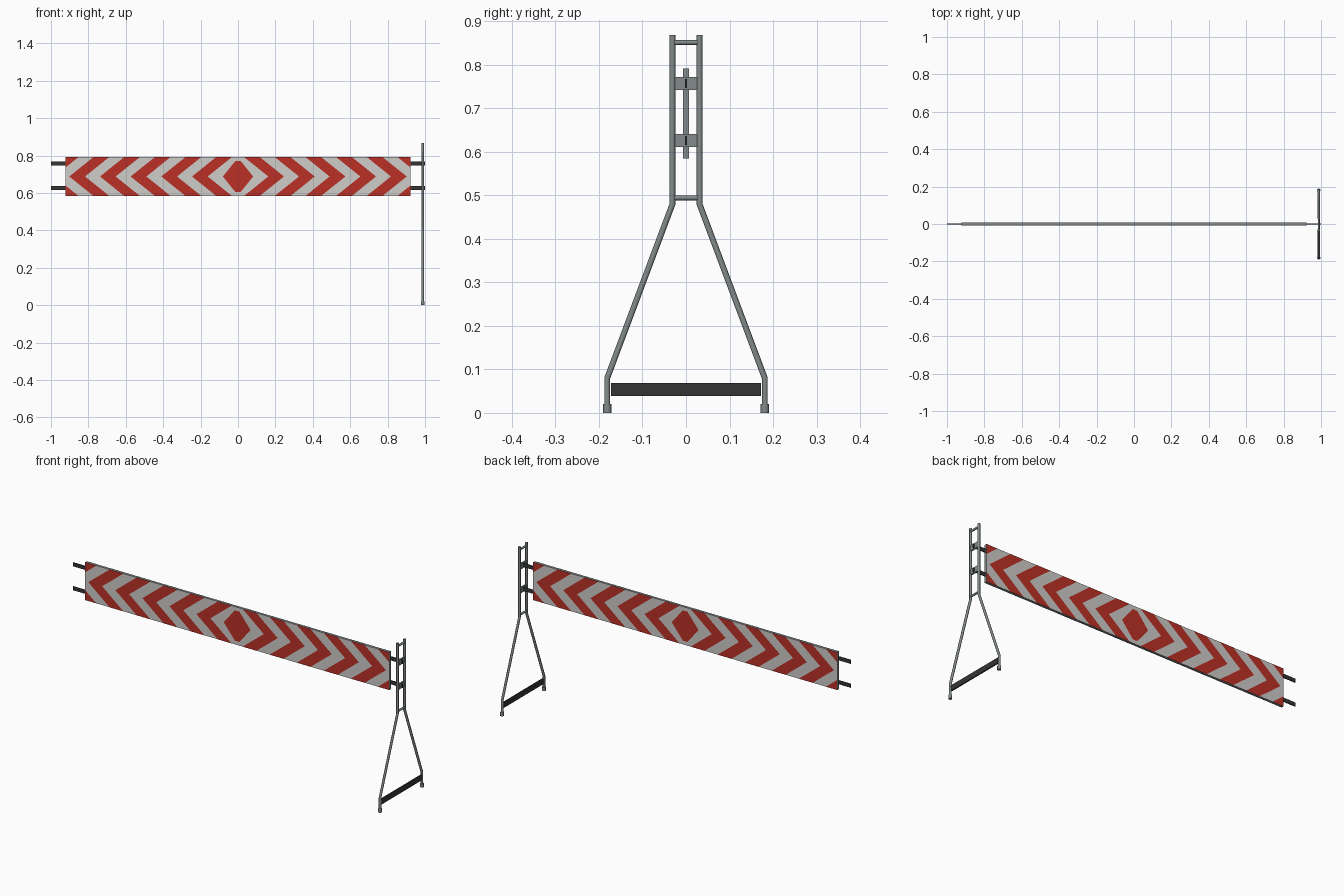
import bpy, bmesh, math
from mathutils import Vector

if "Cube" in bpy.data.objects:
    bpy.data.objects.remove(bpy.data.objects["Cube"])


def mat(name, rgb):
    m = bpy.data.materials.new(name)
    m.diffuse_color = (*rgb, 1)
    m.use_nodes = True
    m.node_tree.nodes["Principled BSDF"].inputs["Base Color"].default_value = m.diffuse_color
    return m


STEEL = mat("galvanised_steel", (0.23, 0.26, 0.26))
WHITE = mat("reflective_white", (0.62, 0.61, 0.59))
RED = mat("reflective_red", (0.50, 0.03, 0.02))
DARK = mat("dark_metal", (0.035, 0.035, 0.037))


def finish(bm, name, *mats):
    bmesh.ops.recalc_face_normals(bm, faces=bm.faces[:])
    me = bpy.data.meshes.new(name)
    bm.to_mesh(me)
    bm.free()
    for m in mats:
        me.materials.append(m)
    ob = bpy.data.objects.new(name, me)
    bpy.context.collection.objects.link(ob)
    return ob


def box(name, centre, size, *mats, rule=None):
    bm = bmesh.new()
    bmesh.ops.create_cube(bm, size=1)
    for v in bm.verts:
        v.co = Vector(c + a * s for c, a, s in zip(centre, v.co, size))
    bm.normal_update()
    if rule:
        for f in bm.faces:
            f.material_index = rule(f)
    return finish(bm, name, *mats)


def tube(name, pts, radius, material):
    cu = bpy.data.curves.new(name, "CURVE")
    cu.dimensions = "3D"
    cu.bevel_depth = radius
    cu.bevel_resolution = 2
    cu.use_fill_caps = True
    sp = cu.splines.new("POLY")
    sp.points.add(len(pts) - 1)
    for p, co in zip(sp.points, pts):
        p.co = (*co, 1)
    cu.materials.append(material)
    ob = bpy.data.objects.new(name, cu)
    bpy.context.collection.objects.link(ob)
    bpy.ops.object.select_all(action="DESELECT")
    ob.select_set(True)
    bpy.context.view_layer.objects.active = ob
    bpy.ops.object.convert(target="MESH")
    bpy.ops.object.shade_smooth_by_angle(angle=math.radians(50))


# Barrier board: steel rim, white front and back
HX, HY, HZ, ZC = 0.922, 0.007, 0.1035, 0.688
box("barrier_board", (0, 0, ZC), (2 * HX, 2 * HY, 2 * HZ), STEEL, WHITE,
    rule=lambda f: int(abs(f.normal.y) > 0.5))

# Red arrows pointing outwards from a central lozenge, on both faces
PITCH, BAND, LEAN = 0.164, 0.084, 0.129
for side, label in ((-1, "front"), (1, "back")):
    bm = bmesh.new()
    y = side * (HY + 0.0006)

    def poly(pts):
        bm.faces.new([bm.verts.new((px, y, ZC + pz)) for px, pz in pts])

    poly([(0.081, 0), (0.014, 0.083), (-0.014, 0.083),
          (-0.081, 0), (-0.014, -0.083), (0.014, -0.083)])
    for k in range(1, 7):
        tip = PITCH * (k + 0.5)
        for sx in (-1, 1):
            for sz in (-1, 1):
                poly([(sx * tip, 0), (sx * (tip - LEAN), sz * HZ),
                      (sx * (tip - LEAN - BAND), sz * HZ), (sx * (tip - BAND), 0)])
    # trim arrows at the board ends
    for sx in (-1, 1):
        bmesh.ops.bisect_plane(bm, geom=bm.verts[:] + bm.edges[:] + bm.faces[:],
                               plane_co=(sx * HX, 0, 0), plane_no=(sx, 0, 0),
                               clear_outer=True)
    for f in bm.faces:
        f.normal_update()
        if f.normal.y * side < 0:
            f.normal_flip()
    me = bpy.data.meshes.new(label + "_arrows")
    bm.to_mesh(me)
    bm.free()
    me.materials.append(RED)
    bpy.context.collection.objects.link(bpy.data.objects.new(label + "_arrows", me))

# Hanging tabs at both ends and slotted brackets on the stand
SX = 0.988
for z, level in ((0.757, "upper"), (0.626, "lower")):
    for sx, end in ((-1, "left"), (1, "right")):
        box(f"{level}_{end}_tab", (sx * 0.955, 0, z), (0.09, 0.004, 0.021), DARK)
    box(level + "_bracket", (SX, 0, z), (0.008, 0.05, 0.03), STEEL)

# Stand: two bent legs with feet
for sy, label in ((-1, "front"), (1, "back")):
    tube(label + "_leg", [(SX, sy * 0.181, 0.005), (SX, sy * 0.181, 0.08),
                          (SX, sy * 0.031, 0.48), (SX, sy * 0.031, 0.868)], 0.0068, STEEL)
    tube(label + "_foot", [(SX, sy * 0.181, 0), (SX, sy * 0.181, 0.02)], 0.0095, STEEL)

# Cross bars and dark bottom plate
for z, label in ((0.851, "top"), (0.494, "middle")):
    tube(label + "_cross_bar", [(SX, -0.028, z), (SX, 0.028, z)], 0.0055, STEEL)
box("bottom_plate", (SX, 0, 0.054), (0.007, 0.344, 0.03), DARK)
